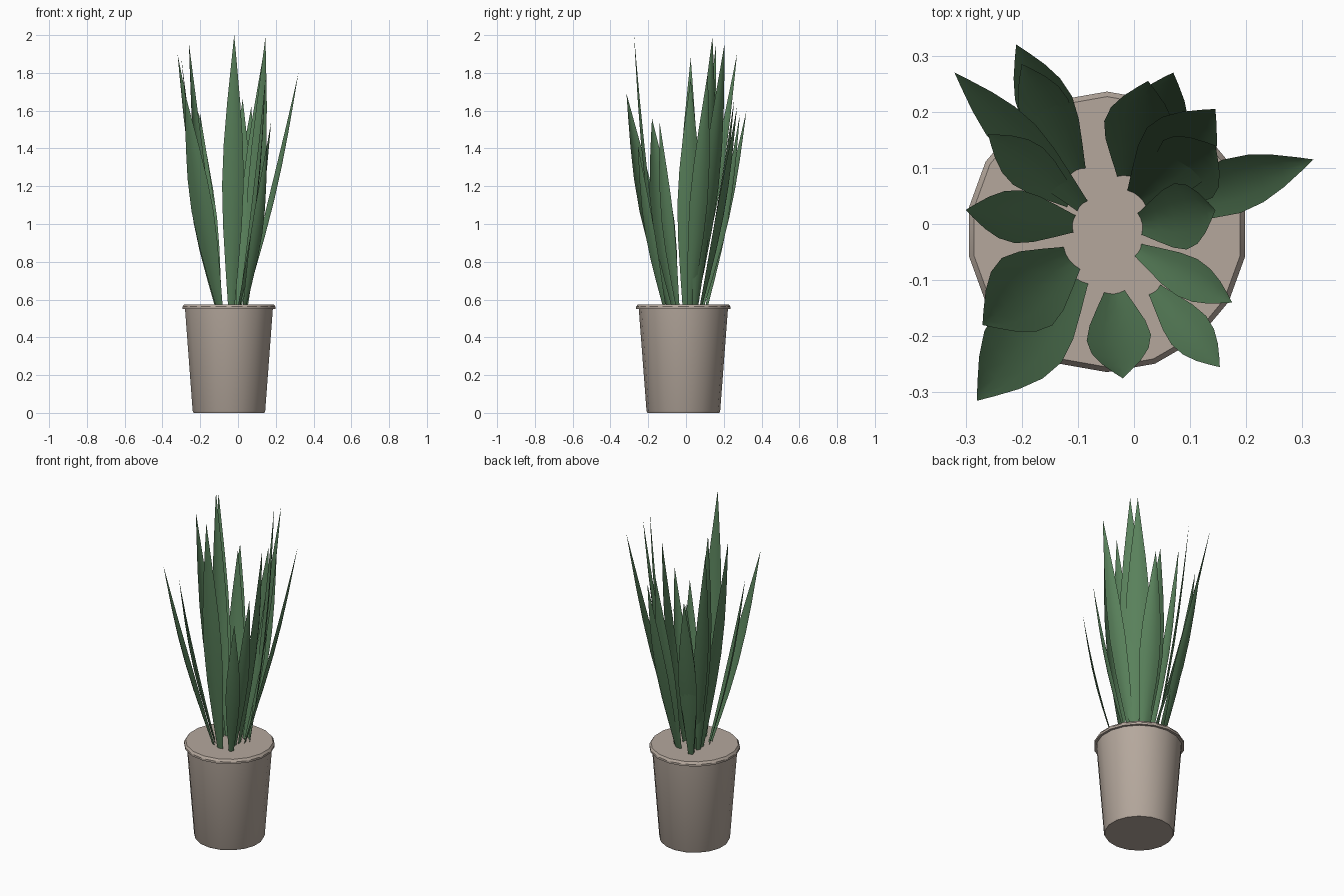
import bpy, bmesh
from math import sin, cos, pi, radians
from mathutils import Vector

cube = bpy.data.objects.get("Cube")
if cube:
    bpy.data.objects.remove(cube)


def make_material(name, colour):
    mat = bpy.data.materials.new(name)
    mat.use_nodes = True
    mat.diffuse_color = (*colour, 1)
    mat.node_tree.nodes["Principled BSDF"].inputs["Base Color"].default_value = (*colour, 1)
    return mat


def finish(bm, name, mat, angle):
    mesh = bpy.data.meshes.new(name)
    bm.to_mesh(mesh)
    bm.free()
    mesh.materials.append(mat)
    obj = bpy.data.objects.new(name, mesh)
    bpy.context.collection.objects.link(obj)
    bpy.ops.object.select_all(action="DESELECT")
    obj.select_set(True)
    bpy.context.view_layer.objects.active = obj
    bpy.ops.object.shade_smooth_by_angle(angle=radians(angle))
    return obj


clay = make_material("warm grey clay", (0.46, 0.39, 0.335))
green = make_material("leaf green", (0.10, 0.22, 0.105))

# Pot: turned profile with a projecting rim and a closed, filled top
SIDES = 18
POT_CENTRE = Vector((-0.048, -0.014, 0))
POT_PROFILE = [(0.19, 0), (0.195, 0.01), (0.236, 0.55), (0.25, 0.55),
               (0.25, 0.562), (0.241, 0.575)]


def build_pot():
    bm = bmesh.new()
    rings = []
    for radius, z in POT_PROFILE:
        angles = [pi / 2 + 2 * pi * i / SIDES for i in range(SIDES)]
        rings.append([bm.verts.new(POT_CENTRE + Vector((radius * cos(a), radius * sin(a), z)))
                      for a in angles])
    for low, high in zip(rings, rings[1:]):
        for i in range(SIDES):
            j = (i + 1) % SIDES
            bm.faces.new((low[i], low[j], high[j], high[i]))
    bm.faces.new(reversed(rings[0]))
    bm.faces.new(rings[-1])
    return finish(bm, "pot", clay, 30)


# Leaf: tapered blade, gently bowed outward and slightly channelled
BLADE = [(0, 0.3), (0.15, 0.6), (0.3, 0.87), (0.45, 1), (0.6, 0.89),
         (0.75, 0.61), (0.9, 0.25), (1, 0)]
COLUMNS = (-1, -0.5, 0, 0.5, 1)
SOIL = 0.56
BOW = 0.02
CHANNEL = 0.12


def build_leaf(name, base_x, base_y, tip_x, tip_y, tip_z, width):
    base = Vector((base_x, base_y, SOIL))
    tip = Vector((tip_x, tip_y, tip_z))
    outward = Vector((tip_x - base_x, tip_y - base_y, 0)).normalized()
    across = outward.cross(Vector((0, 0, 1)))
    bm = bmesh.new()
    rows = []
    for t, taper in BLADE:
        spine = base.lerp(tip, t) + outward * BOW * sin(pi * t)
        half = taper * width / 2
        rows.append([bm.verts.new(spine + across * half * u
                                  - outward * half * CHANNEL * 2 * (u * u - 0.5))
                     for u in COLUMNS])
    for low, high in zip(rows, rows[1:]):
        for i in range(len(COLUMNS) - 1):
            bm.faces.new((low[i], high[i], high[i + 1], low[i + 1]))
    bmesh.ops.remove_doubles(bm, verts=bm.verts, dist=0.0001)
    # Keep the front of every blade turned to the middle of the plant
    bm.normal_update()
    if sum(f.normal.dot(outward) for f in bm.faces) > 0:
        bmesh.ops.reverse_faces(bm, faces=bm.faces)
    return finish(bm, name, green, 60)


# Base x, base y, tip x, tip y, tip height, width
LEAVES = [
    (-.09, .03, -.32, .27, 1.9, .08),
    (-.1, .09, -.21, .32, 1.6, .1),
    (-.11, .11, -.2, .285, 1.58, .09),
    (-.11, .04, -.26, .16, 1.96, .085),
    (-.105, 0, -.3, .025, 1.88, .095),
    (-.11, -.06, -.27, -.18, 1.56, .15),
    (-.1, -.09, -.28, -.315, 1.69, .15),
    (-.035, -.12, -.02, -.275, 2, .115),
    (.035, -.115, .153, -.255, 1.42, .08),
    (.005, -.045, .175, -.14, 1.54, .075),
    (.01, 0, .145, .025, 1.77, .12),
    (.04, .05, .145, .14, 1.99, .135),
    (.005, .045, .145, .205, 1.96, .14),
    (0, .08, .07, .27, 1.62, .12),
    (-.01, .08, .025, .255, 1.66, .125),
    (.03, .02, .32, .115, 1.8, .1),
]

build_pot()
for number, leaf in enumerate(LEAVES, 1):
    build_leaf(f"leaf_{number}", *leaf)
